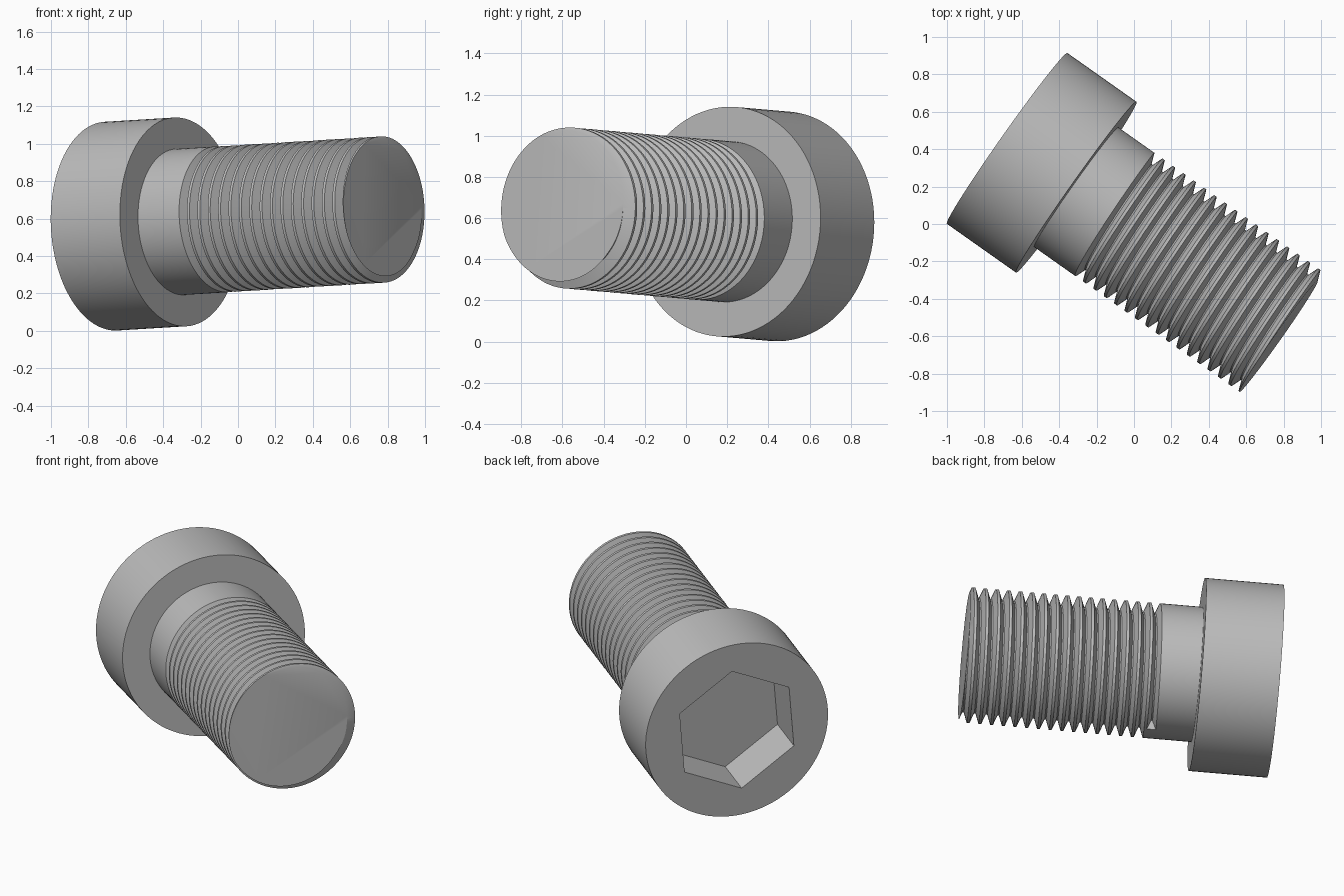
import bpy, bmesh
from math import sin, cos, pi, radians
from mathutils import Vector, Matrix

cube = bpy.data.objects.get("Cube")
if cube:
    bpy.data.objects.remove(cube, do_unlink=True)

# Single grey metal colour
steel = bpy.data.materials.new("grey_steel")
steel.use_nodes = True
steel.diffuse_color = (0.5, 0.5, 0.5, 1)
steel.node_tree.nodes["Principled BSDF"].inputs["Base Color"].default_value = (0.5, 0.5, 0.5, 1)

# Bolt frame: local z runs along the bolt axis from head to tip
axis = Vector((0.817, -0.5765, 0.05)).normalized()
side = Vector((0.5765, 0.817, 0)).normalized()
up = axis.cross(side)
origin = Vector((-0.01, -0.014, 0.601))
frame = Matrix.Translation(origin) @ Matrix((side, up, axis)).transposed().to_4x4()

SEG = 96
HEAD_R, HEAD_BACK, HEAD_FRONT = 0.559, -0.819, -0.366
HEX_R, HEX_DEPTH, HEX_TURN = 0.388, 0.28, radians(24.6)
SHANK_R, ROOT_R, SHANK_START, TIP = 0.391, 0.333, -0.42, 0.98
PITCH, THREAD_START, TURNS = 0.068, -0.147, 19
GROOVE = [(0, SHANK_R), (0.022, ROOT_R), (0.03, ROOT_R), (0.052, SHANK_R)]


def ring(bm, count, radius, z, turn):
    angles = [turn + 2 * pi * i / count for i in range(count)]
    return [bm.verts.new((radius * cos(a), radius * sin(a), z)) for a in angles]


def band(bm, a, b):
    n = len(a)
    for i in range(n):
        j = (i + 1) % n
        bm.faces.new((a[i], a[j], b[j], b[i]))


def finish(bm, name):
    bmesh.ops.recalc_face_normals(bm, faces=bm.faces[:])
    mesh = bpy.data.meshes.new(name)
    bm.to_mesh(mesh)
    bm.free()
    mesh.materials.append(steel)
    obj = bpy.data.objects.new(name, mesh)
    bpy.context.collection.objects.link(obj)
    obj.matrix_world = frame
    bpy.ops.object.select_all(action="DESELECT")
    obj.select_set(True)
    bpy.context.view_layer.objects.active = obj
    bpy.ops.object.shade_smooth_by_angle(angle=radians(25))
    return obj


# Head: cylinder with a hexagonal socket in its back face
bm = bmesh.new()
back = ring(bm, SEG, HEAD_R, HEAD_BACK, HEX_TURN)
front = ring(bm, SEG, HEAD_R, HEAD_FRONT, HEX_TURN)
rim = ring(bm, 6, HEX_R, HEAD_BACK, HEX_TURN)
floor = ring(bm, 6, HEX_R, HEAD_BACK + HEX_DEPTH, HEX_TURN)
band(bm, back, front)
band(bm, rim, floor)
bm.faces.new(front)
bm.faces.new(floor)
step = SEG // 6
for i in range(6):
    arc = [back[(i * step + k) % SEG] for k in range(step + 1)]
    bm.faces.new(arc + [rim[(i + 1) % 6], rim[i]])
finish(bm, "socket_head")

# Shank: plain cylinder running into a right-handed helical groove
bm = bmesh.new()
base = ring(bm, SEG, SHANK_R, SHANK_START, -pi / 2)
columns = []
for i in range(SEG):
    a = -pi / 2 + 2 * pi * i / SEG
    start = THREAD_START + PITCH * i / SEG
    columns.append([bm.verts.new((r * cos(a), r * sin(a), start + k * PITCH + dz))
                    for k in range(TURNS) for dz, r in GROOVE])
for i in range(SEG - 1):
    a, b = columns[i], columns[i + 1]
    bm.faces.new((base[i], base[i + 1], b[0], a[0]))
    for j in range(len(a) - 1):
        bm.faces.new((a[j], b[j], b[j + 1], a[j + 1]))

# Seam: the last column joins the first one a full turn further on
first, last = columns[0], columns[-1]
bm.faces.new((base[-1], base[0], first[0], first[4], last[0]))
for j in range(len(last) - 5):
    bm.faces.new((last[j], first[j + 4], first[j + 5], last[j + 1]))
bm.faces.new(first[:5])
bm.faces.new(base)

# Flat tip: cut the thread square and cap it
cut = bmesh.ops.bisect_plane(bm, geom=bm.verts[:] + bm.edges[:] + bm.faces[:],
                             plane_co=(0, 0, TIP), plane_no=(0, 0, 1), clear_outer=True)
edges = [e for e in cut["geom_cut"] if isinstance(e, bmesh.types.BMEdge)]
bmesh.ops.edgeloop_fill(bm, edges=edges)
finish(bm, "threaded_shank")
